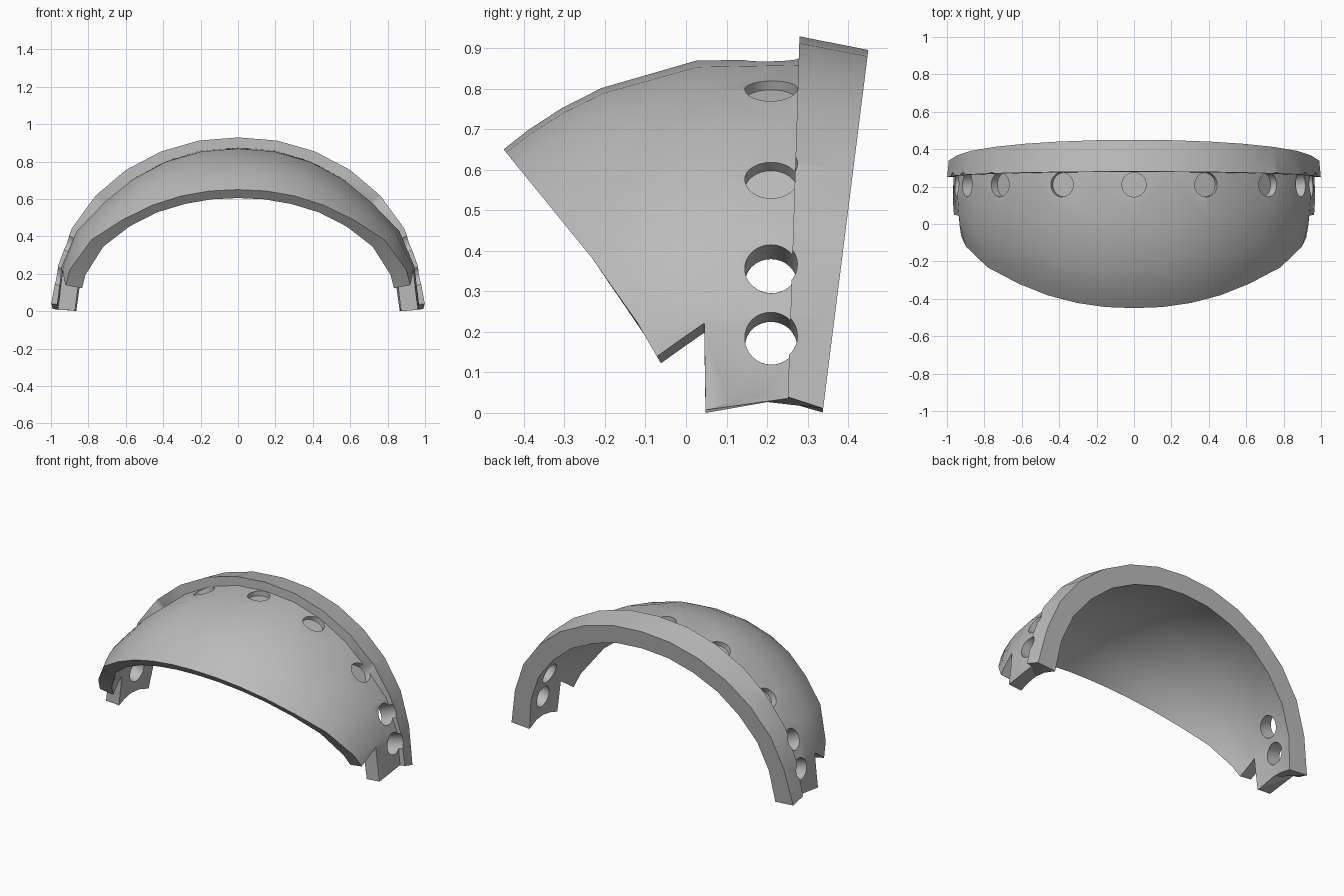
import bpy, bmesh
from math import sin, cos, radians, sqrt
from mathutils import Matrix, Vector

cube = bpy.data.objects.get("Cube")
if cube:
    bpy.data.objects.remove(cube)

# Dome centre, radii and the stretch of each arc station from crown to foot
YC, ZC = 0.17, -0.07
SHELL, BAND, INNER = 0.95, 1.005, 0.892
STRETCH = {
    SHELL: (1, 1.005, 1.01, 1.015, 1.022, 1.05, 1.045, 1.025),
    BAND: (1, 1.005, 1.012, 1.02, 1.026, 1.025, 1.01, 1.003),
    INNER: (1, 1.005, 1.01, 1.02, 1.022, 1.025, 1.01, 0.99),
}
ROWS = (0, 0.13, 0.28, 0.43, 0.72, 1)


def rim_y(z):
    return -0.45 + 0.814 * (0.65 - z) if z > 0.3 else -0.165 + 0.58 * (0.3 - z)


def step_y(z):
    return 0.25 + 0.03 * z / 0.93


def back_y(z):
    return 0.337 + 0.126 * z


def blend_y(t):
    return lambda z: rim_y(z) + t * (step_y(z) - rim_y(z))


def dome_point(station, radius, y_rule):
    """Point on the stretched dome whose depth follows y_rule(height)."""
    i, z = abs(station), 0.4
    for _ in range(40):
        y = y_rule(z)
        angle = 12 * i
        if i == 7:  # feet have a slightly arched underside
            angle = 83.5 + 2 * min(1, ((y - 0.2) / 0.145) ** 2)
        r = sqrt(radius ** 2 - (y - YC) ** 2) * STRETCH[radius][i]
        z = 0.5 * z + 0.5 * (ZC + r * cos(radians(angle)))
    side = 1 if station >= 0 else -1
    return side * r * sin(radians(angle)), y, z


def section(station):
    pts = [dome_point(station, SHELL, blend_y(t)) for t in ROWS]
    pts += [dome_point(station, BAND, f) for f in (step_y, back_y)]
    pts += [dome_point(station, INNER, back_y)]
    pts += [dome_point(station, INNER, blend_y(t)) for t in reversed(ROWS)]
    return pts


def finish(bm, name):
    bmesh.ops.recalc_face_normals(bm, faces=bm.faces)
    mesh = bpy.data.meshes.new(name)
    bm.to_mesh(mesh)
    bm.free()
    obj = bpy.data.objects.new(name, mesh)
    bpy.context.collection.objects.link(obj)
    return obj


# Curved shell with its raised rear band
bm = bmesh.new()
rings = [[bm.verts.new(p) for p in section(s)] for s in range(-7, 8)]
for a, b in zip(rings, rings[1:]):
    for k in range(len(a)):
        n = (k + 1) % len(a)
        bm.faces.new((a[k], a[n], b[n], b[k]))
bm.faces.new(rings[0])
bm.faces.new(rings[-1])
shell = finish(bm, "visor_shell")

# Cutter: notch in front of each foot
bm = bmesh.new()
notch = ((0.045, 0.225), (0.053, -0.3), (-0.6, -0.3), (-0.6, -0.205), (-0.075, 0.145))
for side in (-1, 1):
    loops = [[bm.verts.new((side * x, y, z + 0.27 * (x - 0.95))) for y, z in notch]
             for x in (0.5, 1.2)]
    bm.faces.new(loops[0])
    bm.faces.new(loops[1])
    for k in range(len(notch)):
        n = (k + 1) % len(notch)
        bm.faces.new((loops[0][k], loops[0][n], loops[1][n], loops[1][k]))
notch_cutter = finish(bm, "notch_cutter")

# Cutter: shallow sockets over the crown, through holes near the feet
bm = bmesh.new()
for angle, floor in ((0, 0.91), (24, 0.92), (48, 0.925), (64.5, 0.7), (75, 0.7)):
    for side in ((1,) if angle == 0 else (-1, 1)):
        a = radians(side * angle)
        axis = Vector((sin(a), 0, cos(a)))
        mid = Vector((0, 0.21, ZC)) + axis * (floor + 0.25)
        bmesh.ops.create_cone(bm, cap_ends=True, segments=32, radius1=0.065,
                              radius2=0.065, depth=0.5,
                              matrix=Matrix.Translation(mid) @ Matrix.Rotation(a, 4, 'Y'))
hole_cutter = finish(bm, "hole_cutter")

bpy.ops.object.select_all(action='DESELECT')
bpy.context.view_layer.objects.active = shell
shell.select_set(True)
for cutter in (notch_cutter, hole_cutter):
    cutter.hide_render = True
    mod = shell.modifiers.new(cutter.name, 'BOOLEAN')
    mod.operation, mod.solver, mod.object = 'DIFFERENCE', 'EXACT', cutter
    bpy.ops.object.modifier_apply(modifier=mod.name)
    bpy.data.objects.remove(cutter)
bpy.ops.object.shade_smooth_by_angle(angle=radians(30))

# Plain grey plastic
grey = bpy.data.materials.new("plain_grey")
grey.use_nodes = True
colour = (0.5, 0.5, 0.5, 1)
grey.diffuse_color = colour
grey.node_tree.nodes["Principled BSDF"].inputs["Base Color"].default_value = colour
shell.data.materials.clear()
shell.data.materials.append(grey)
